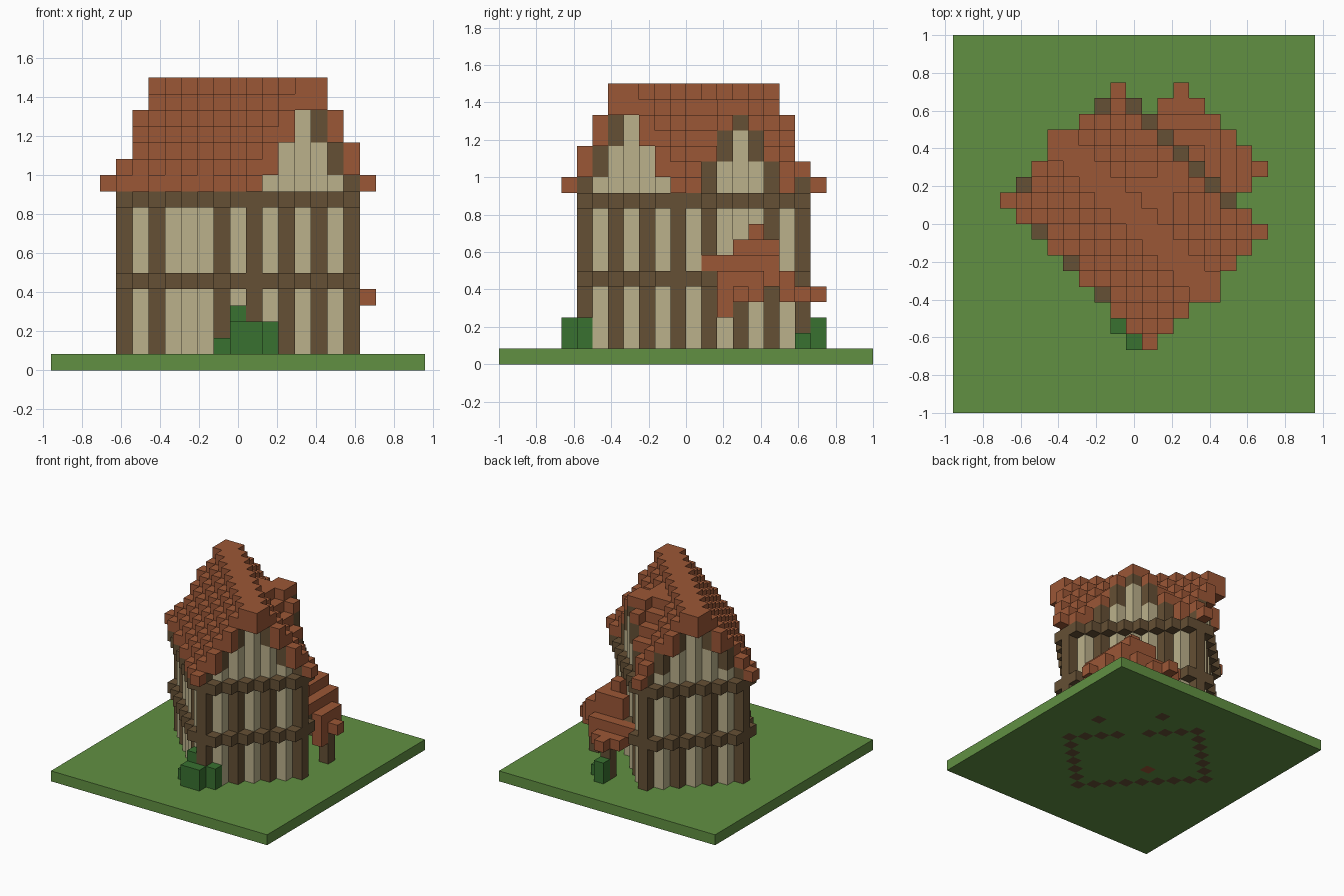
import bpy
import bmesh
from mathutils import Vector

if "Cube" in bpy.data.objects:
    bpy.data.objects.remove(bpy.data.objects["Cube"], do_unlink=True)

UNIT = 1 / 12          # edge of one block
cells = {}             # (u, v, level) -> part name


def material(name, rgb):
    mat = bpy.data.materials.new(name)
    mat.use_nodes = True
    colour = (*rgb, 1)
    mat.diffuse_color = colour
    mat.node_tree.nodes["Principled BSDF"].inputs["Base Color"].default_value = colour
    return mat


grass = material("grass green", (0.12, 0.28, 0.055))
tile = material("roof terracotta", (0.33, 0.095, 0.037))
plaster = material("plaster cream", (0.50, 0.44, 0.26))
timber = material("timber brown", (0.13, 0.08, 0.035))
leaf = material("leaf green", (0.04, 0.165, 0.03))

PARTS = {"ground": grass, "wall_panels": plaster, "timber_frame": timber,
         "main_roof": tile, "porch_roof": tile, "porch_posts": timber,
         "hearth_stone": tile, "bushes": leaf}


def column(part, u, v, low, high):
    for k in range(low, high + 1):
        cells[u, v, k] = part


# Ground slab
for u in range(-11, 12):
    for v in range(-12, 12):
        column("ground", u, v, 0, 0)
column("hearth_stone", -2, -1, 0, 0)

# The house stands diagonally: s runs across the ridge, d runs along it
plan = [(u, v, u + v, u - v) for u in range(-9, 10) for v in range(-9, 10)]

# Main roof with a dormer over the door
for u, v, s, d in plan:
    ridge_tip = s == 0 and abs(d) == 10
    if not ridge_tip and (abs(s) > 7 or abs(d) > 9):
        continue
    worn = (s == -7 and u in (-6, -4, -2)) or (u, v) in ((-7, 2), (-2, 7))
    if worn or (s == 7 and 0 <= u <= 6):
        continue
    top = min(17, 18 - abs(s))
    if 1 <= s <= 6 and abs(d) <= 6:
        top = max(top, min(16, 17 - abs(d)))
    column("main_roof", u, v, max(11, top - 1), top)

for u, v, s, d in plan:
    s, d, front = abs(s), abs(d), s > 0
    long_wall = s == 6 and d <= 8
    end_wall = d == 8 and s <= 6
    # Walls with upright posts
    if long_wall or end_wall:
        post = (long_wall and d in (4, 8)) or (end_wall and s in (2, 6))
        column("timber_frame" if post else "wall_panels", u, v, 1, 9)
        column("timber_frame", u, v, 0, 0)
    # Projecting horizontal beams
    if long_wall or end_wall or (s == 7 and d <= 7) or (d == 9 and s <= 5):
        for level in (5, 10):
            column("timber_frame", u, v, level, level)
    # Gable ends
    if end_wall:
        column("wall_panels", u, v, 11, 15 - s)
        if s:
            column("timber_frame", u, v, max(11, 16 - s), 17 - s)
    # Dormer face
    if long_wall and front and d <= 4:
        column("wall_panels", u, v, 11, 14 - d)
        column("timber_frame", u, v, max(11, 15 - d), min(15, 16 - d))

# Doorway
for k in range(1, 5):
    del cells[3, 3, k]
column("ground", 3, 3, 0, 0)

# Porch
for u, v in ((7, 3), (3, 7)):
    column("porch_posts", u, v, 0, 4)
for u, v, s, d in plan:
    edge = s == 7 and abs(d) == 5
    if edge or (8 <= s <= 11 and abs(d) <= 5):
        top = 12 - max(u, v)
        if v >= 6:
            top = max(4, 11 - v)
        column("porch_roof", u, v, top if edge or top == 4 else top - 1, top)
column("porch_roof", 7, 2, 3, 5)

# Bushes
for u, v, height in ((0, -7, 3), (0, -8, 2), (1, -8, 2), (2, -7, 2),
                     (-1, -7, 1), (3, 8, 2), (4, 7, 1)):
    column("bushes", u, v, 1, height)

# Turn each part's blocks into an outer skin
SIDES = [Vector(n) for n in ((1, 0, 0), (-1, 0, 0), (0, 1, 0),
                             (0, -1, 0), (0, 0, 1), (0, 0, -1))]
for part, mat in PARTS.items():
    bm = bmesh.new()
    for (u, v, k), owner in cells.items():
        if owner != part:
            continue
        centre = Vector((u, v + 0.5, k + 0.5))
        for n in SIDES:
            if (u + int(n.x), v + int(n.y), k + int(n.z)) in cells:
                continue
            a = Vector((n.y, n.z, n.x))
            b = n.cross(a)
            corners = [n + a + b, n - a + b, n - a - b, n + a - b]
            bm.faces.new([bm.verts.new((centre + c / 2) * UNIT) for c in corners])
    bmesh.ops.remove_doubles(bm, verts=bm.verts, dist=UNIT / 50)
    mesh = bpy.data.meshes.new(part)
    bm.to_mesh(mesh)
    bm.free()
    mesh.materials.append(mat)
    bpy.context.collection.objects.link(bpy.data.objects.new(part, mesh))
